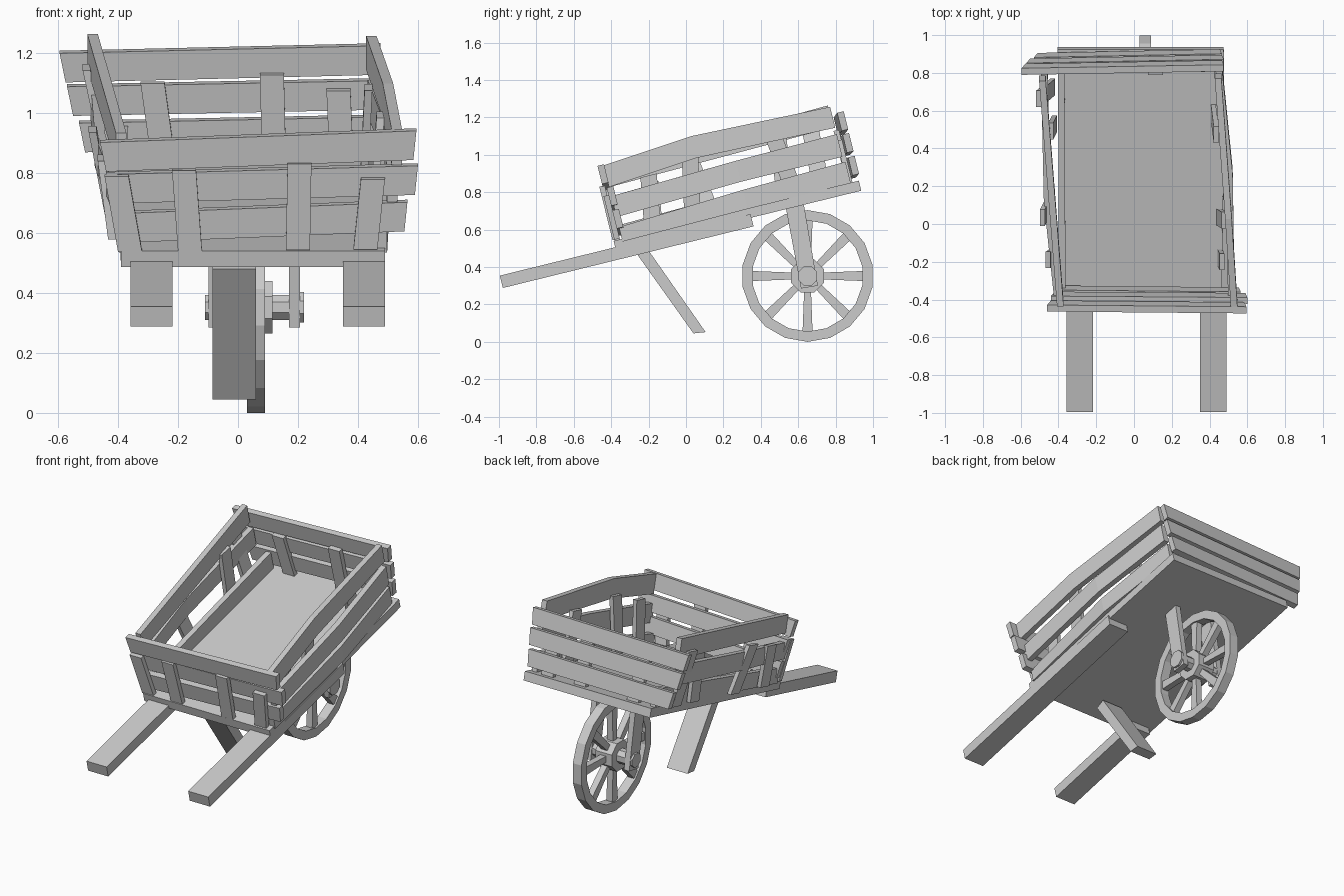
import bpy, bmesh, math
from mathutils import Vector, Matrix

cube = bpy.data.objects.get("Cube")
if cube:
    bpy.data.objects.remove(cube, do_unlink=True)

wood = bpy.data.materials.new("grey_wood")
wood.use_nodes = True
grey = (0.6, 0.6, 0.6, 1)
wood.diffuse_color = grey
wood.node_tree.nodes["Principled BSDF"].inputs["Base Color"].default_value = grey

# Frame of the tilted tray: y runs along the tray, z is square to its floor
TRAY = Matrix.Translation((0, 0, 0.578)) @ Matrix.Rotation(math.radians(13.8), 4, "X")
WORLD = Matrix.Identity(4)


def finish(name, bm, matrix):
    bmesh.ops.recalc_face_normals(bm, faces=bm.faces)
    mesh = bpy.data.meshes.new(name)
    bm.to_mesh(mesh)
    bm.free()
    mesh.materials.append(wood)
    ob = bpy.data.objects.new(name, mesh)
    ob.matrix_world = matrix
    bpy.context.collection.objects.link(ob)


def beam(name, stations, side, matrix=TRAY):
    """Rectangular timber through (bottom, top) stations, widened by side."""
    bm = bmesh.new()
    s = Vector(side) / 2
    rings = []
    for low, high in stations:
        low, high = Vector(low), Vector(high)
        rings.append([bm.verts.new(p) for p in (low - s, low + s, high + s, high - s)])
    for a, b in zip(rings, rings[1:]):
        for i in range(4):
            j = (i + 1) % 4
            bm.faces.new((a[i], a[j], b[j], b[i]))
    bm.faces.new(rings[0])
    bm.faces.new(rings[-1])
    finish(name, bm, matrix)


def drum(name, x0, x1, radius, sides, inner=0):
    """Prism or ring along x, centred on the axle."""
    bm = bmesh.new()

    def ring(x, r):
        return [bm.verts.new((x, r * math.cos(a), r * math.sin(a)))
                for a in (math.tau * (i + 0.5) / sides for i in range(sides))]
    loops = [ring(x0, radius), ring(x1, radius)]
    if inner:
        loops += [ring(x1, inner), ring(x0, inner)]
        loops.append(loops[0])
    else:
        bm.faces.new(loops[0])
        bm.faces.new(loops[1])
    for a, b in zip(loops, loops[1:]):
        for i in range(sides):
            j = (i + 1) % sides
            bm.faces.new((a[i], a[j], b[j], b[i]))
    finish(name, bm, AXLE)


# Tray floor
beam("floor", [((0.05, -0.385, 0), (0.05, -0.385, 0.055)),
               ((0.035, 0.965, 0), (0.035, 0.965, 0.055))], (0.88, 0, 0))

# Side planks: (x, y, bottom, top) at each station
side_planks = {
    "left_top_plank": [(0.53, -0.34, 0.34, 0.46), (0.5, 0.15, 0.38, 0.5), (0.445, 0.91, 0.36, 0.475)],
    "left_middle_plank": [(0.515, -0.34, 0.175, 0.29), (0.505, 0.35, 0.2, 0.315), (0.45, 0.91, 0.2, 0.325)],
    "left_lower_plank": [(0.48, -0.34, 0.04, 0.12), (0.49, 0.35, 0.05, 0.155), (0.44, 0.92, 0.05, 0.17)],
    "right_top_plank": [(-0.39, -0.34, 0.34, 0.45), (-0.485, 0.9, 0.365, 0.485)],
    "right_middle_plank": [(-0.405, -0.34, 0.19, 0.29), (-0.46, 0.2, 0.2, 0.31), (-0.475, 0.91, 0.2, 0.32)],
    "right_lower_plank": [(-0.38, -0.34, 0.04, 0.13), (-0.385, 0.92, 0.05, 0.165)],
}
for name, pts in side_planks.items():
    beam(name, [((x, y, a), (x, y, b)) for x, y, a, b in pts], (0.035, 0, 0))

# End planks: right end x, left end x, y, centre heights at both ends, yaw
end_planks = {
    "front_top_plank": (-0.46, 0.595, -0.355, 0.375, 0.415, 0),
    "front_middle_plank": (-0.44, 0.6, -0.335, 0.26, 0.29, 0),
    "front_lower_plank": (-0.42, 0.565, -0.335, 0.125, 0.165, 0),
    "back_top_plank": (-0.595, 0.475, 0.945, 0.365, 0.385, 0.012),
    "back_middle_plank": (-0.57, 0.475, 0.945, 0.25, 0.265, 0.012),
    "back_lower_plank": (-0.53, 0.465, 0.945, 0.125, 0.14, 0.012),
}
for name, (xa, xb, y, za, zb, yaw) in end_planks.items():
    h = 0.05
    beam(name, [((xa + 0.02, y - yaw, za - h), (xa, y - yaw, za + h)),
                ((xb - 0.01, y + yaw, zb - h), (xb, y + yaw, zb + h))], (0, 0.036, 0))

# Upright battens on the end walls: bottom x, top x, y, bottom, top
end_battens = [(-0.36, -0.405, -0.365, 0.05, 0.31), (-0.16, -0.18, -0.365, 0.05, 0.33),
               (0.2, 0.205, -0.375, 0.06, 0.355), (0.425, 0.45, -0.365, 0.06, 0.3),
               (-0.25, -0.285, 0.915, 0.055, 0.315), (0.12, 0.113, 0.912, 0.055, 0.345),
               (0.345, 0.335, 0.915, 0.055, 0.29)]
for i, (xa, xb, y, za, zb) in enumerate(end_battens):
    name = "front_batten" if y < 0 else "back_batten"
    w = 0.04
    beam(f"{name}_{i + 1}", [((xa - w, y, za), (xb - w, y, zb)),
                             ((xa + w, y, za), (xb + w, y, zb))], (0, 0.03, 0))

# Upright battens on the side walls: bottom x, top x, bottom y, top y, top
side_battens = [(0.455, 0.465, -0.17, -0.12, 0.35), (0.45, 0.475, 0.05, 0.12, 0.4),
                (0.42, 0.435, 0.62, 0.58, 0.38), (-0.42, -0.455, -0.16, -0.12, 0.31),
                (-0.43, -0.485, 0.16, 0.12, 0.35), (-0.42, -0.44, 0.56, 0.6, 0.38),
                (-0.43, -0.505, 0.76, 0.78, 0.4)]
for i, (xa, xb, ya, yb, zb) in enumerate(side_battens):
    w = 0.045
    beam(f"side_batten_{i + 1}", [((xa, ya - w, 0.05), (xb, yb - w, zb)),
                                  ((xa, ya + w, 0.05), (xb, yb + w, zb))], (0.026, 0, 0))

# Handles, one running further under the floor
for name, x, end in (("left_handle", 0.42, 0.36), ("right_handle", -0.288, -0.3)):
    beam(name, [((x, -1.02, -0.048), (x, -1.02, 0.02)),
                ((x, end, -0.048), (x, end, 0.02))], (0.14, 0, 0))

# Raking leg under the front of the tray
beam("leg", [((-0.012, 0.04, 0.045), (-0.012, 0.105, 0.052)),
             ((-0.012, -0.27, 0.48), (-0.012, -0.215, 0.51))], (0.145, 0, 0), WORLD)

# Struts holding the axle
for name, x in (("left_strut", 0.188), ("right_strut", -0.08)):
    beam(name, [((x, 0.615, 0.285), (x, 0.705, 0.3)),
                ((x, 0.535, 0.71), (x, 0.63, 0.735))], (0.036, 0, 0), WORLD)

# Wheel with eight spokes, hub and axle
AXLE = Matrix.Translation((0, 0.65, 0.352))
drum("wheel_rim", 0.03, 0.09, 0.352, 18, 0.297)
drum("hub", 0.0, 0.115, 0.095, 8)
drum("axle", -0.11, 0.205, 0.045, 8)
drum("axle_cap", 0.205, 0.22, 0.055, 8)
for i in range(8):
    turn = AXLE @ Matrix.Rotation(math.tau * i / 8, 4, "X")
    beam(f"spoke_{i + 1}", [((0.06, -0.018, 0.07), (0.06, 0.018, 0.07)),
                            ((0.06, -0.027, 0.305), (0.06, 0.027, 0.305))], (0.04, 0, 0), turn)
